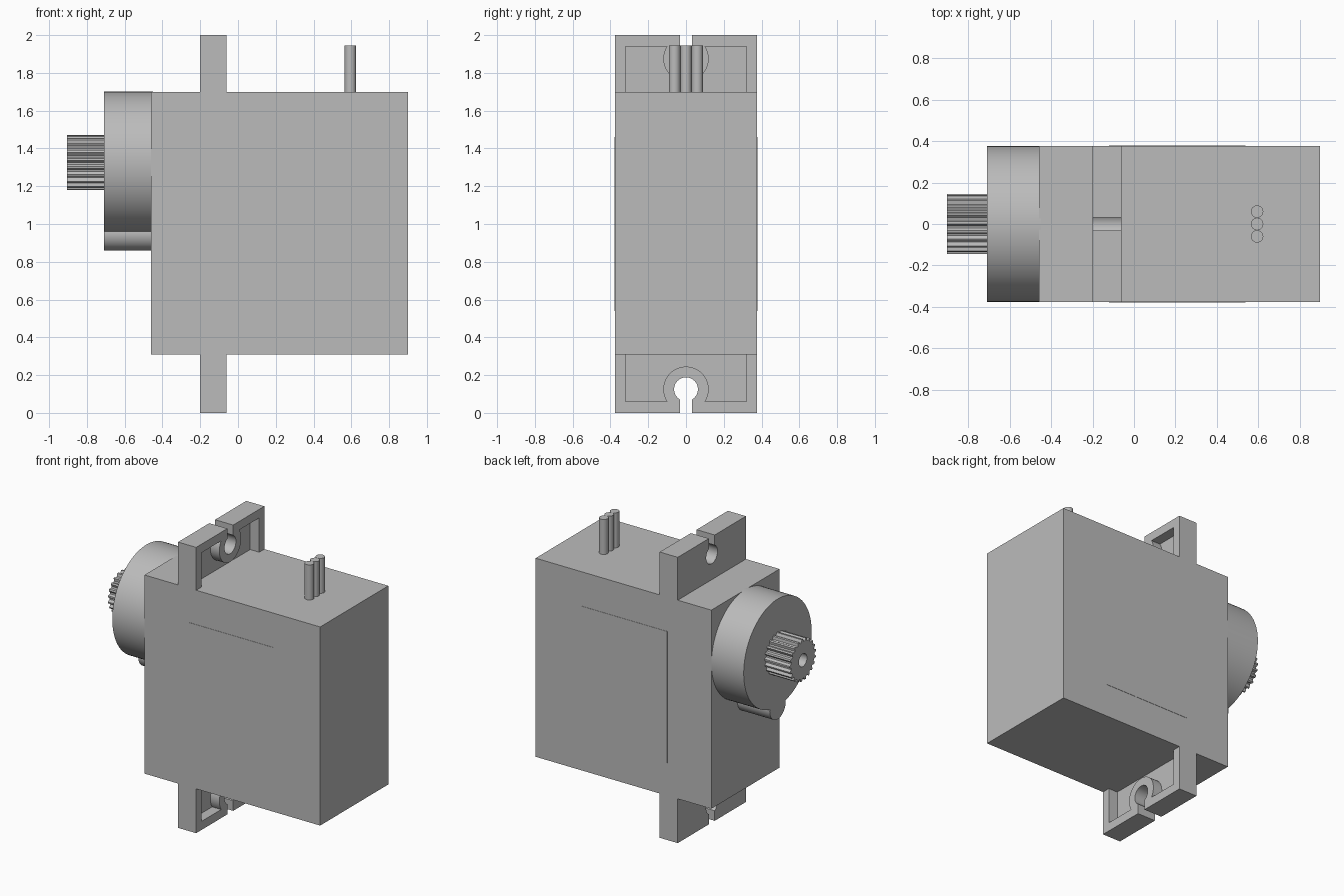
import bpy, bmesh
from math import sin, cos, pi, asin

if "Cube" in bpy.data.objects:
    bpy.data.objects.remove(bpy.data.objects["Cube"], do_unlink=True)

grey = bpy.data.materials.new("plain grey")
grey.use_nodes = True
colour = (0.5, 0.5, 0.5, 1)
grey.diffuse_color = colour
grey.node_tree.nodes["Principled BSDF"].inputs["Base Color"].default_value = colour

HALF = 0.377     # half depth of the case
AXIS_Z = 1.325   # height of the output shaft


def loft(name, rings, smooth=False):
    """Skin matching rings of points in order and cap both ends."""
    bm = bmesh.new()
    loops = [[bm.verts.new(p) for p in ring] for ring in rings]
    n = len(loops[0])
    for a, b in zip(loops, loops[1:]):
        for i in range(n):
            j = (i + 1) % n
            bm.faces.new((a[i], a[j], b[j], b[i]))
    bm.faces.new(loops[0])
    bm.faces.new(loops[-1])
    bmesh.ops.recalc_face_normals(bm, faces=bm.faces[:])
    mesh = bpy.data.meshes.new(name)
    bm.to_mesh(mesh)
    bm.free()
    mesh.materials.append(grey)
    obj = bpy.data.objects.new(name, mesh)
    bpy.context.collection.objects.link(obj)
    if smooth:
        bpy.ops.object.select_all(action="DESELECT")
        obj.select_set(True)
        bpy.context.view_layer.objects.active = obj
        bpy.ops.object.shade_smooth_by_angle(angle=pi / 6)
    return obj


def along_x(profile, x):
    return [(x, y, z) for y, z in profile]


def arc(radius, z, start=0.0, end=2 * pi, steps=64, closed=True):
    count = steps if closed else steps + 1
    angles = [start + (end - start) * i / steps for i in range(count)]
    return [(radius * cos(a), z + radius * sin(a)) for a in angles]


def box(name, x0, x1, y0, y1, z0, z1):
    rect = [(y0, z0), (y1, z0), (y1, z1), (y0, z1)]
    return loft(name, [along_x(rect, x0), along_x(rect, x1)])


# Case and the thin blank label plate on each side
box("case", -0.46, 0.90, -HALF, HALF, 0.31, 1.70)
for side, name in ((-1, "front_label_plate"), (1, "back_label_plate")):
    y0, y1 = sorted((side * (HALF - 0.01), side * (HALF + 0.002)))
    box(name, -0.12, 0.54, y0, y1, 0.54, 1.46)

# Gear housing: large drum with a small lobe underneath
for name, radius, z in (("gear_drum", 0.376, AXIS_Z), ("gear_lobe", 0.088, 0.948)):
    ring = arc(radius, z, steps=96)
    loft(name, [along_x(ring, -0.71), along_x(ring, -0.45)], smooth=True)

# Toothed output shaft with a screw hole in its end
TEETH = 21
steps = TEETH * 4
teeth = []
for i in range(steps):
    r = 0.146 if i % 4 < 2 else 0.128
    a = 2 * pi * i / steps
    teeth.append((r * cos(a), AXIS_Z + r * sin(a)))
hole = arc(0.045, AXIS_Z, steps=steps)
loft("output_shaft", [along_x(teeth, -0.70), along_x(teeth, -0.905),
                      along_x(hole, -0.905), along_x(hole, -0.75)])

# Mounting ears: keyhole back plate, and a raised rim joined to a ring boss
HOLE_Z, HOLE_R, RING_R, SLOT, RIM_Z = 0.125, 0.063, 0.12, 0.032, 0.06
gap = asin((HOLE_R ** 2 - SLOT ** 2) ** 0.5 / HOLE_R)
keyhole = ([(-SLOT, 0)]
           + arc(HOLE_R, HOLE_Z, pi + gap, -gap, 40, False)
           + [(SLOT, 0)])
dip = asin((HOLE_Z - RIM_Z) / RING_R)
boss = arc(RING_R, HOLE_Z, -dip, pi + dip, 40, False)
inner = HALF - 0.057
plate = keyhole + [(HALF, 0), (HALF, 0.31), (-HALF, 0.31), (-HALF, 0)]
rim = (keyhole + [(HALF, 0), (HALF, 0.31), (inner, 0.31), (inner, RIM_Z)]
       + boss
       + [(-inner, RIM_Z), (-inner, 0.31), (-HALF, 0.31), (-HALF, 0)])
for place in ("lower", "upper"):
    for part, shape, x0, x1 in (("plate", plate, -0.20, -0.13), ("rim", rim, -0.13, -0.06)):
        if place == "upper":
            shape = [(y, 2 - z) for y, z in shape]
        loft(f"{place}_ear_{part}", [along_x(shape, x0), along_x(shape, x1)], smooth=True)

# Three wire stubs on top
for i, name in enumerate(("front_wire", "middle_wire", "back_wire")):
    y = (i - 1) * 0.06
    ring = arc(0.03, 0, steps=32)
    loft(name, [[(0.595 + u, y + v, z) for u, v in ring] for z in (1.68, 1.945)], smooth=True)
